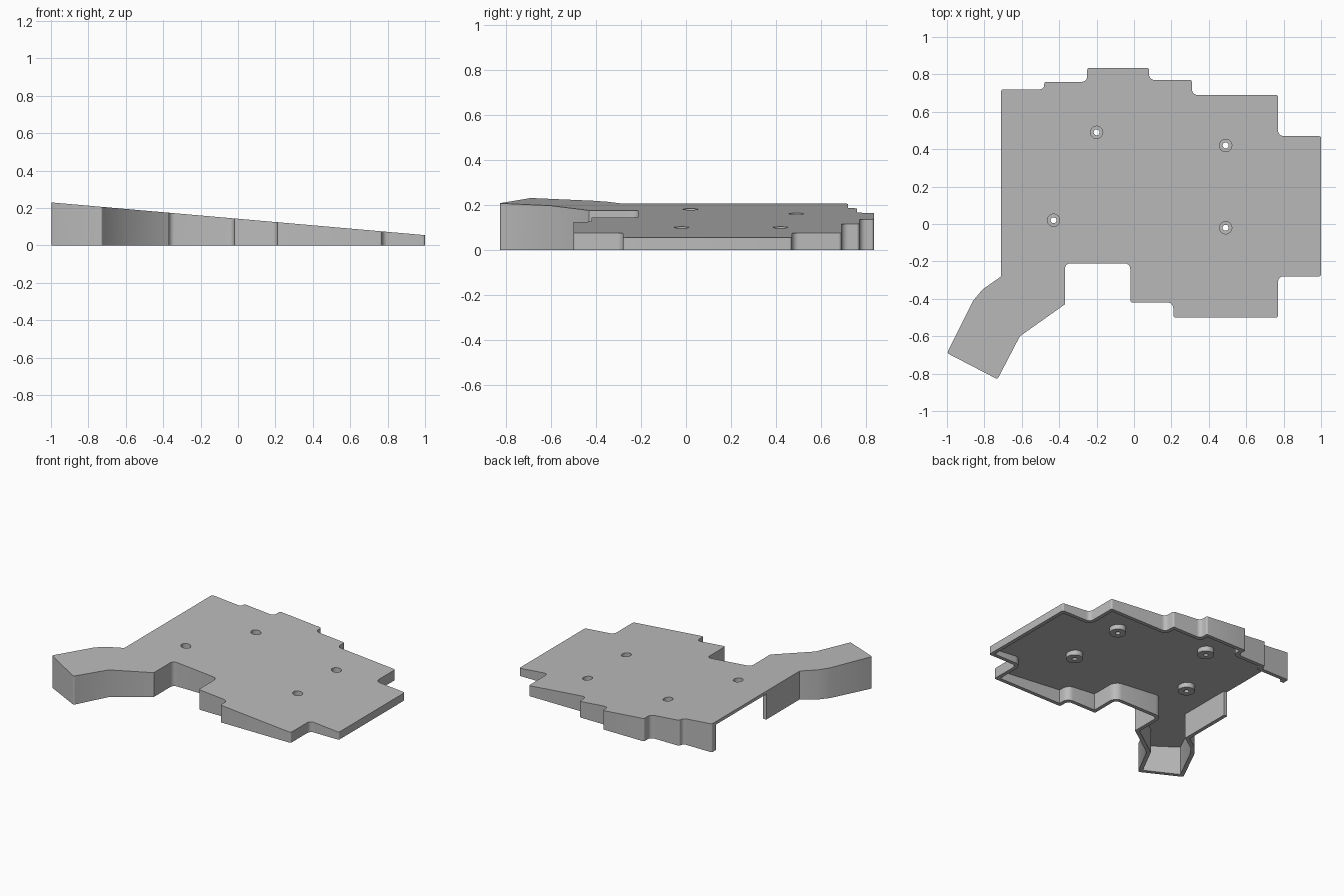
import bpy, bmesh, math
from mathutils import Vector

cube = bpy.data.objects.get("Cube")
if cube:
    bpy.data.objects.remove(cube, do_unlink=True)

WALL, PLATE = 0.027, 0.022

grey = bpy.data.materials.new("plain_grey")
grey.use_nodes = True
grey.diffuse_color = (0.5, 0.5, 0.5, 1)
grey.node_tree.nodes["Principled BSDF"].inputs["Base Color"].default_value = (0.5, 0.5, 0.5, 1)


def top_z(x):
    """Height of the sloping top at x."""
    return 0.1425 - 0.0875 * x


# Counter-clockwise outline: angled arm, front notch, stepped right end and back
ARM = [(-.71, -.28), (-.81, -.35), (-.86, -.41), (-1, -.69), (-.73, -.83), (-.61, -.6), (-.37, -.43)]
BODY = [(-.37, -.21), (-.02, -.21), (-.02, -.42), (.21, -.42), (.21, -.5), (.77, -.5),
        (.77, -.28), (1, -.28), (1, .47), (.77, .47), (.77, .69), (.31, .69), (.31, .77),
        (.08, .77), (.08, .835), (-.25, .835), (-.25, .76), (-.48, .76), (-.48, .72), (-.71, .72)]
outline = [Vector(p) for p in ARM + BODY]


def neighbours(points):
    for i, p in enumerate(points):
        yield points[i - 1], p, points[(i + 1) % len(points)]


def inset(points, d):
    """Move every edge inwards by d with mitred corners."""
    result = []
    for a, p, b in neighbours(points):
        u, v = (p - a).normalized(), (b - p).normalized()
        n, m = Vector((-u.y, u.x)), Vector((-v.y, v.x))
        result.append(p + (n + m) * d / (1 + n.dot(m)))
    return result


def rounded(points, convex, concave):
    """Round the square corners, leaving the arm crisp."""
    result = []
    for a, p, b in neighbours(points):
        u, v = a - p, b - p
        turn = u.x * v.y - u.y * v.x
        r = concave if turn > 0 else convex
        r = min(r, 0.6 * u.length, 0.6 * v.length)
        if r < 0.001 or abs(u.normalized().dot(v.normalized())) > 0.1:
            result.append(p)
            continue
        u, v = u.normalized() * r, v.normalized() * r
        for k in range(7):
            t = k / 6 * math.pi / 2
            result.append(p + u * (1 - math.sin(t)) + v * (1 - math.cos(t)))
    return result


def make_object(name, bm):
    bmesh.ops.recalc_face_normals(bm, faces=bm.faces)
    mesh = bpy.data.meshes.new(name)
    bm.to_mesh(mesh)
    bm.free()
    mesh.materials.append(grey)
    obj = bpy.data.objects.new(name, mesh)
    bpy.context.collection.objects.link(obj)
    return obj


def prism(name, points, bottom, drop):
    """Extrude an outline up to the sloping top, lowered by drop."""
    bm = bmesh.new()
    base = bm.faces.new([bm.verts.new((p.x, p.y, bottom)) for p in points])
    ext = bmesh.ops.extrude_face_region(bm, geom=[base])
    for v in ext["geom"]:
        if isinstance(v, bmesh.types.BMVert):
            v.co.z = top_z(v.co.x) - drop
    return make_object(name, bm)


def cylinder(name, x, y, r, z0, z1):
    bm = bmesh.new()
    bmesh.ops.create_cone(bm, cap_ends=True, segments=32, radius1=r, radius2=r, depth=z1 - z0)
    bmesh.ops.translate(bm, verts=bm.verts, vec=(x, y, (z0 + z1) / 2))
    return make_object(name, bm)


def combine(target, tool, operation):
    tool.hide_render = True
    mod = target.modifiers.new(operation.lower(), 'BOOLEAN')
    mod.operation, mod.object, mod.solver = operation, tool, 'EXACT'
    bpy.context.view_layer.objects.active = target
    bpy.ops.object.modifier_apply(modifier=mod.name)
    bpy.data.objects.remove(tool, do_unlink=True)


# Hollow shell, open underneath
case = prism("case_shell", rounded(outline, 0.012, 0.03), 0, 0)
cavity = rounded(inset(outline, WALL), 0, 0.03 + WALL)
combine(case, prism("cavity_cutter", cavity, -0.1, PLATE), 'DIFFERENCE')

# Long opening in the inner side wall
gap = [Vector(p) for p in ((-.8, .1), (-.675, .1), (-.675, .67), (-.8, .67))]
combine(case, prism("opening_cutter", gap, -0.1, PLATE), 'DIFFERENCE')

# Screw bosses with counterbored holes
for x, y in ((-.2, .49), (.49, .42), (-.43, .02), (.49, -.02)):
    z = top_z(x)
    combine(case, cylinder("screw_boss", x, y, 0.055, z - 0.06, z - 0.012), 'UNION')
    combine(case, cylinder("recess_cutter", x, y, 0.033, z - 0.035, z + 0.1), 'DIFFERENCE')
    combine(case, cylinder("hole_cutter", x, y, 0.016, z - 0.2, z + 0.1), 'DIFFERENCE')

bpy.ops.object.select_all(action='DESELECT')
case.select_set(True)
bpy.context.view_layer.objects.active = case
bpy.ops.object.shade_smooth_by_angle(angle=math.radians(30))
